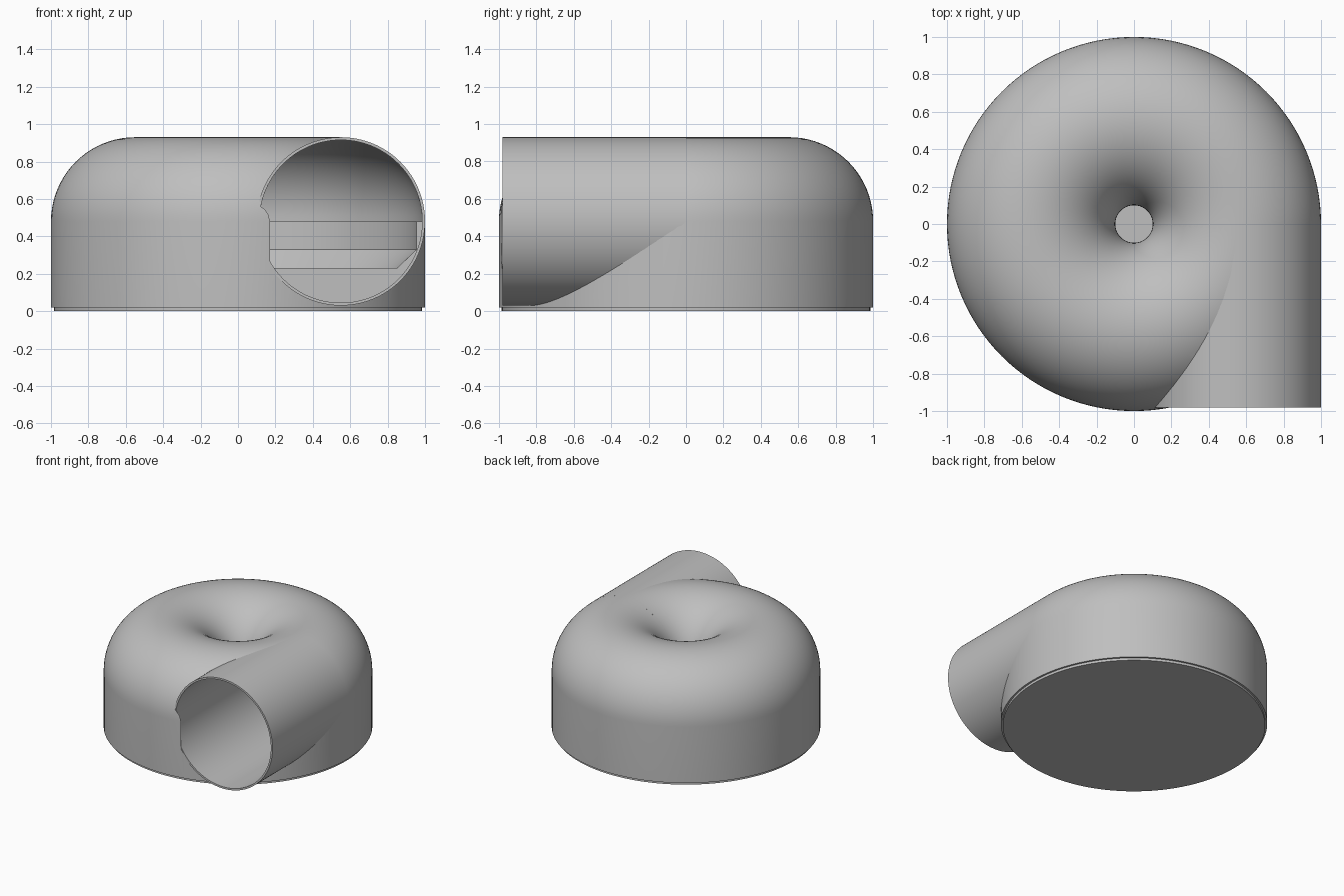
import bpy, bmesh, math
from mathutils import Matrix

old = bpy.data.objects.get("Cube")
if old:
    bpy.data.objects.remove(old, do_unlink=True)

grey = bpy.data.materials.new("plain grey")
grey.use_nodes = True
COLOUR = (0.52, 0.52, 0.52, 1)
grey.diffuse_color = COLOUR
grey.node_tree.nodes["Principled BSDF"].inputs["Base Color"].default_value = COLOUR

RING, TUBE, WALL, MID = 0.55, 0.45, 0.015, 0.48


def lathe(name, profile, closed=False, steps=128):
    """Spin an (r, z) profile about the z axis."""
    bm = bmesh.new()
    verts = [bm.verts.new((r, 0, z)) for r, z in profile]
    pairs = list(zip(verts, verts[1:]))
    if closed:
        pairs.append((verts[-1], verts[0]))
    edges = [bm.edges.new(p) for p in pairs]
    bmesh.ops.spin(bm, geom=verts + edges, cent=(0, 0, 0), axis=(0, 0, 1),
                   angle=2 * math.pi, steps=steps, use_duplicate=False)
    bmesh.ops.remove_doubles(bm, verts=bm.verts, dist=1e-5)
    bmesh.ops.recalc_face_normals(bm, faces=bm.faces)
    mesh = bpy.data.meshes.new(name)
    bm.to_mesh(mesh)
    bm.free()
    mesh.materials.append(grey)
    obj = bpy.data.objects.new(name, mesh)
    bpy.context.collection.objects.link(obj)
    return obj


def lay_along_y(obj):
    """Turn a lathed part so its axis runs towards the front outlet."""
    obj.data.transform(Matrix.Translation((RING, 0, MID)) @ Matrix.Rotation(math.pi / 2, 4, "X"))


def smooth(obj):
    bpy.ops.object.select_all(action="DESELECT")
    obj.select_set(True)
    bpy.context.view_layer.objects.active = obj
    bpy.ops.object.shade_smooth_by_angle(angle=math.radians(30))


def arc(radius, n=40):
    return [(RING + radius * math.cos(math.pi * i / n), MID + radius * math.sin(math.pi * i / n))
            for i in range(n + 1)]


# Domed housing with a hollow ring chamber and a central opening
outer = [(0, 0.02), (1, 0.02)] + arc(TUBE)
inner = arc(TUBE - WALL)[::-1]
floor = [(0.955, MID), (0.955, 0.33), (0.85, 0.23), (0, 0.23)]
housing = lathe("housing", outer + inner + floor)

# Passage of the outlet through the housing wall
cutter = lathe("outlet_cutter", [(0, 0), (0.44, 0), (0.44, 0.985), (0, 0.985)])
lay_along_y(cutter)
cutter.hide_render = True
cut = housing.modifiers.new("outlet passage", "BOOLEAN")
cut.operation = "DIFFERENCE"
cut.solver = "EXACT"
cut.object = cutter
bpy.context.view_layer.objects.active = housing
bpy.ops.object.modifier_apply(modifier=cut.name)
bpy.data.objects.remove(cutter, do_unlink=True)

# Tangential outlet pipe
pipe = lathe("outlet_pipe", [(TUBE - WALL, 0), (TUBE, 0), (TUBE, 0.98), (TUBE - WALL, 0.98)], closed=True)
lay_along_y(pipe)

# Slightly recessed base plate
base = lathe("base_plate", [(0, 0), (0.985, 0), (0.985, 0.03), (0, 0.03)])

for part in (housing, pipe, base):
    smooth(part)
